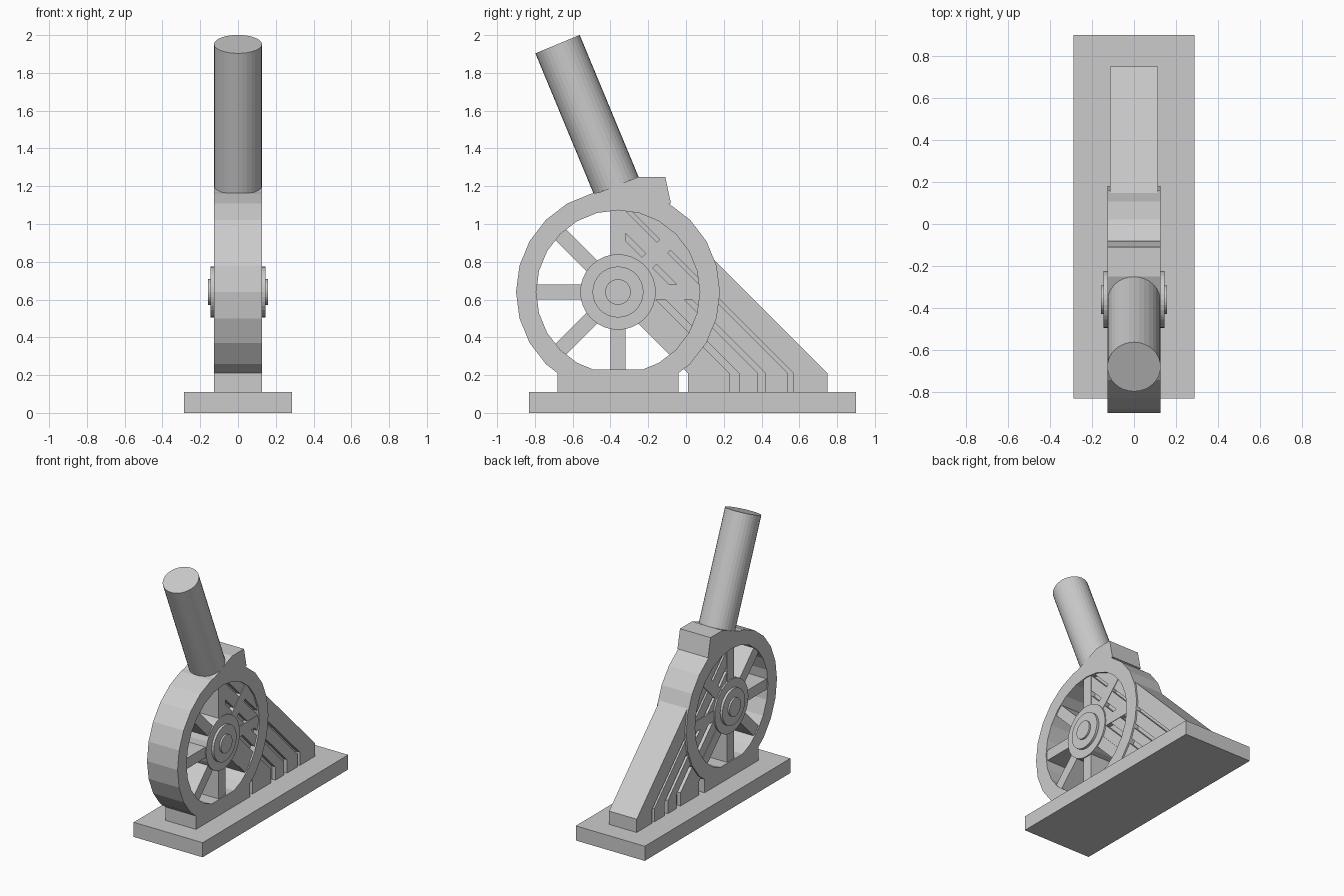
import bpy, bmesh
from math import cos, sin, pi
from mathutils import Vector, Matrix

if "Cube" in bpy.data.objects:
    bpy.data.objects.remove(bpy.data.objects["Cube"])

CY, CZ = -0.36, 0.64   # wheel centre


def finish(name, bm):
    bmesh.ops.recalc_face_normals(bm, faces=bm.faces)
    me = bpy.data.meshes.new(name)
    bm.to_mesh(me)
    bm.free()
    ob = bpy.data.objects.new(name, me)
    bpy.context.collection.objects.link(ob)
    return ob


def prism(name, pts, half):
    """Side profile (y, z) extruded to +-half in x."""
    bm = bmesh.new()
    f = bm.faces.new([bm.verts.new((-half, y, z)) for y, z in pts])
    ext = bmesh.ops.extrude_face_region(bm, geom=[f])
    bmesh.ops.translate(bm, vec=(2 * half, 0, 0),
                        verts=[g for g in ext["geom"] if isinstance(g, bmesh.types.BMVert)])
    return finish(name, bm)


def box(name, y0, y1, z0, z1, half):
    return prism(name, [(y0, z0), (y1, z0), (y1, z1), (y0, z1)], half)


def cylinder(name, a, b, r, sides):
    a, b = Vector(a), Vector(b)
    d = b - a
    bm = bmesh.new()
    m = Matrix.Translation((a + b) / 2) @ d.to_track_quat('Z', 'Y').to_matrix().to_4x4()
    bmesh.ops.create_cone(bm, cap_ends=True, segments=sides, radius1=r, radius2=r,
                          depth=d.length, matrix=m)
    return finish(name, bm)


# Base plate
box("base_plate", -0.83, 0.90, 0, 0.11, 0.287)

# Faceted wheel rim
bm = bmesh.new()
N, W = 24, 0.127
loops = []
for i in range(N):
    a = 2 * pi * i / N
    loops.append([bm.verts.new((x, CY + r * cos(a), CZ + r * sin(a)))
                  for x, r in ((-W, 0.54), (W, 0.54), (W, 0.433), (-W, 0.433))])
for i in range(N):
    p, q = loops[i], loops[(i + 1) % N]
    for k in range(4):
        bm.faces.new((p[k], p[(k + 1) % 4], q[(k + 1) % 4], q[k]))
finish("wheel_rim", bm)

# Wheel foot and barrel seat
box("wheel_foot", -0.68, -0.04, 0.10, 0.23, W)
prism("barrel_seat", [(-0.30, 1.10), (-0.08, 1.11), (-0.11, 1.25), (-0.25, 1.25),
                      (-0.49, 1.155), (-0.53, 1.13)], W)

# Spokes, four bars crossing the hub
for i in range(4):
    a = i * pi / 4
    c, s = cos(a), sin(a)
    prism(f"spoke_pair_{i + 1}",
          [(CY + u * c - v * s, CZ + u * s + v * c)
           for u, v in ((-0.45, -0.04), (0.45, -0.04), (0.45, 0.04), (-0.45, 0.04))], 0.119)

# Stepped hub
for name, r, h in (("hub", 0.20, 0.127), ("hub_disc", 0.135, 0.145), ("hub_cap", 0.068, 0.158)):
    cylinder(name, (-h, CY, CZ), (h, CY, CZ), r, 32)


# Carriage trail: diagonal panels separated by grooves over a thinner core
def trail(name, c0, c1, half, top=-0.34):
    prism(name, [(c0 - 0.21, 0.10), (c1 - 0.21, 0.10), (c1 - 0.21, 0.21), (top, c1 - top),
                 (-0.34, c0 + 0.34), (c0 - 0.21, 0.21)], half)


trail("trail_core", 0.40, 0.77, 0.085)
trail("trail_panel_1", 0.22, 0.44, 0.115)
trail("trail_panel_2", 0.49, 0.59, 0.115)
trail("trail_panel_3", 0.63, 0.75, 0.115)
trail("trail_panel_4", 0.78, 0.96, 0.115, -0.15)
trail("trail_core_edge", 0.74, 0.80, 0.085)

# Barrel
cylinder("barrel", (0, -0.368, 1.20), (0, -0.68, 1.952), 0.127, 32)
